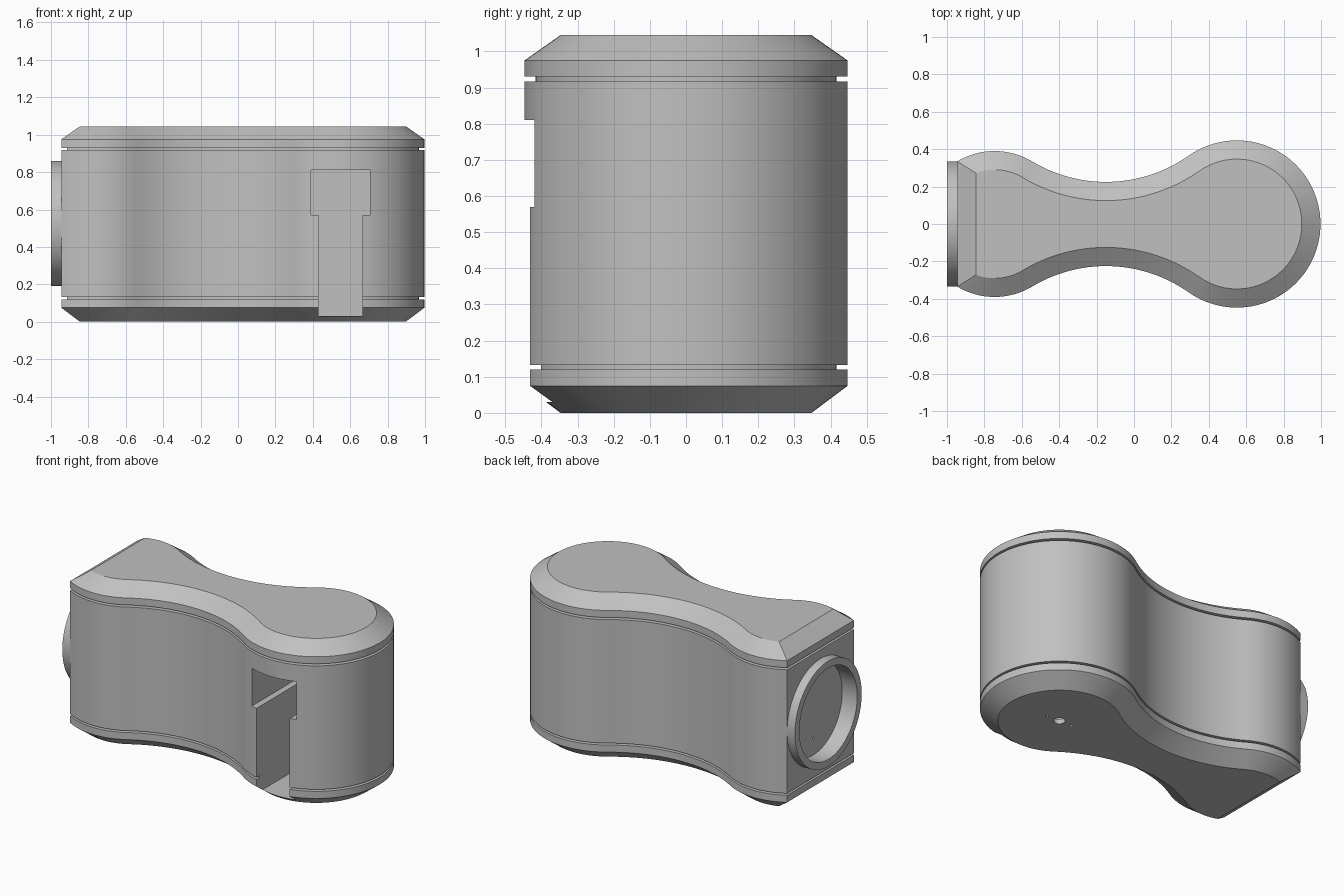
import bpy, bmesh
from math import pi, acos, atan2, sin, cos
from mathutils import Matrix, Vector

cube = bpy.data.objects.get("Cube")
if cube:
    bpy.data.objects.remove(cube, do_unlink=True)

GREY = (0.53, 0.53, 0.53, 1)
grey = bpy.data.materials.new("plain_grey")
grey.use_nodes = True
grey.diffuse_color = GREY
grey.node_tree.nodes["Principled BSDF"].inputs["Base Color"].default_value = GREY


def make_object(name, bm):
    bmesh.ops.recalc_face_normals(bm, faces=bm.faces)
    mesh = bpy.data.meshes.new(name)
    bm.to_mesh(mesh)
    bm.free()
    mesh.materials.append(grey)
    obj = bpy.data.objects.new(name, mesh)
    bpy.context.collection.objects.link(obj)
    return obj


def arc(cx, cy, r, a0, a1, n):
    steps = [a0 + (a1 - a0) * i / n for i in range(n + 1)]
    return [(cx + r * cos(a), cy + r * sin(a)) for a in steps]


def outline(inset):
    """Two round lobes joined by a tangent waist, with one flat end."""
    small, big, waist = (-0.745, 0.39), (0.55, 0.447), (-0.15, 0.99)
    t1 = atan2(waist[1], waist[0] - small[0])
    t2 = atan2(waist[1], waist[0] - big[0])
    start = acos((-0.2 + inset) / (small[1] - inset))
    half = arc(small[0], 0, small[1] - inset, start, t1, 16)
    half += arc(*waist, 0.765 + inset, t1 + pi, t2 + pi, 28)[1:-1]
    half += arc(big[0], 0, big[1] - inset, t2, 0, 36)
    return half + [(x, -y) for x, y in reversed(half[:-1])]


def loft(levels):
    bm = bmesh.new()
    rings = [[bm.verts.new((x, y, z)) for x, y in outline(d)] for z, d in levels]
    for low, high in zip(rings, rings[1:]):
        for i in range(len(low)):
            j = (i + 1) % len(low)
            bm.faces.new((low[i], low[j], high[j], high[i]))
    bm.faces.new(rings[0])
    bm.faces.new(rings[-1])
    return bm


def box(x0, x1, y0, y1, z0, z1):
    bm = bmesh.new()
    size = Matrix.Diagonal((x1 - x0, y1 - y0, z1 - z0, 1))
    place = Matrix.Translation(((x0 + x1) / 2, (y0 + y1) / 2, (z0 + z1) / 2))
    bmesh.ops.create_cube(bm, size=1, matrix=place @ size)
    return bm


def cylinder(radius, depth, centre, along_x=False, sides=24):
    bm = bmesh.new()
    turn = Matrix.Rotation(pi / 2 if along_x else 0, 4, "Y")
    bmesh.ops.create_cone(bm, cap_ends=True, segments=sides, radius1=radius,
                          radius2=radius, depth=depth,
                          matrix=Matrix.Translation(centre) @ turn)
    return bm


def cut(target, bm):
    cutter = make_object("cutter", bm)
    cutter.hide_render = True
    mod = target.modifiers.new("cut", "BOOLEAN")
    mod.operation = "DIFFERENCE"
    mod.solver = "EXACT"
    mod.object = cutter
    bpy.context.view_layer.objects.active = target
    bpy.ops.object.modifier_apply(modifier=mod.name)
    bpy.data.objects.remove(cutter, do_unlink=True)


# Body with chamfered ends and two thin grooves
body = make_object("body", loft([
    (0, 0.1), (0.075, 0), (0.12, 0), (0.12, 0.03), (0.132, 0.03), (0.132, 0),
    (0.917, 0), (0.917, 0.03), (0.93, 0.03), (0.93, 0), (0.975, 0), (1.045, 0.1)]))

# T-shaped slot in the front of the large lobe
cut(body, box(0.43, 0.665, -1, 0.16, 0.03, 0.6))
cut(body, box(0.39, 0.705, -1, 0.16, 0.57, 0.81))

# Holes in the underside
for x, radius in ((0.55, 0.033), (0.463, 0.008), (0.637, 0.008)):
    cut(body, cylinder(radius, 0.2, (x, 0, 0)))

# Round recess and pin hole in the flat end
cut(body, cylinder(0.29, 0.2, (-0.995, 0, 0.525), True, 96))
cut(body, cylinder(0.01, 0.1, (-0.895, 0, 0.34), True, 12))

# Raised ring around the recess
bm = bmesh.new()
profile = [bm.verts.new((x, 0, 0.525 + r)) for x, r in
           ((-0.94, 0.335), (-1, 0.335), (-1, 0.29), (-0.94, 0.29))]
edges = [bm.edges.new((profile[i - 1], profile[i])) for i in range(4)]
bmesh.ops.spin(bm, geom=profile + edges, cent=Vector((0, 0, 0.525)),
               axis=(1, 0, 0), angle=2 * pi, steps=96, use_merge=True)
ring = make_object("end_ring", bm)

# Smooth shading with sharp edges kept
for obj in (body, ring):
    bpy.ops.object.select_all(action="DESELECT")
    obj.select_set(True)
    bpy.context.view_layer.objects.active = obj
    bpy.ops.object.shade_smooth_by_angle(angle=pi / 6)
